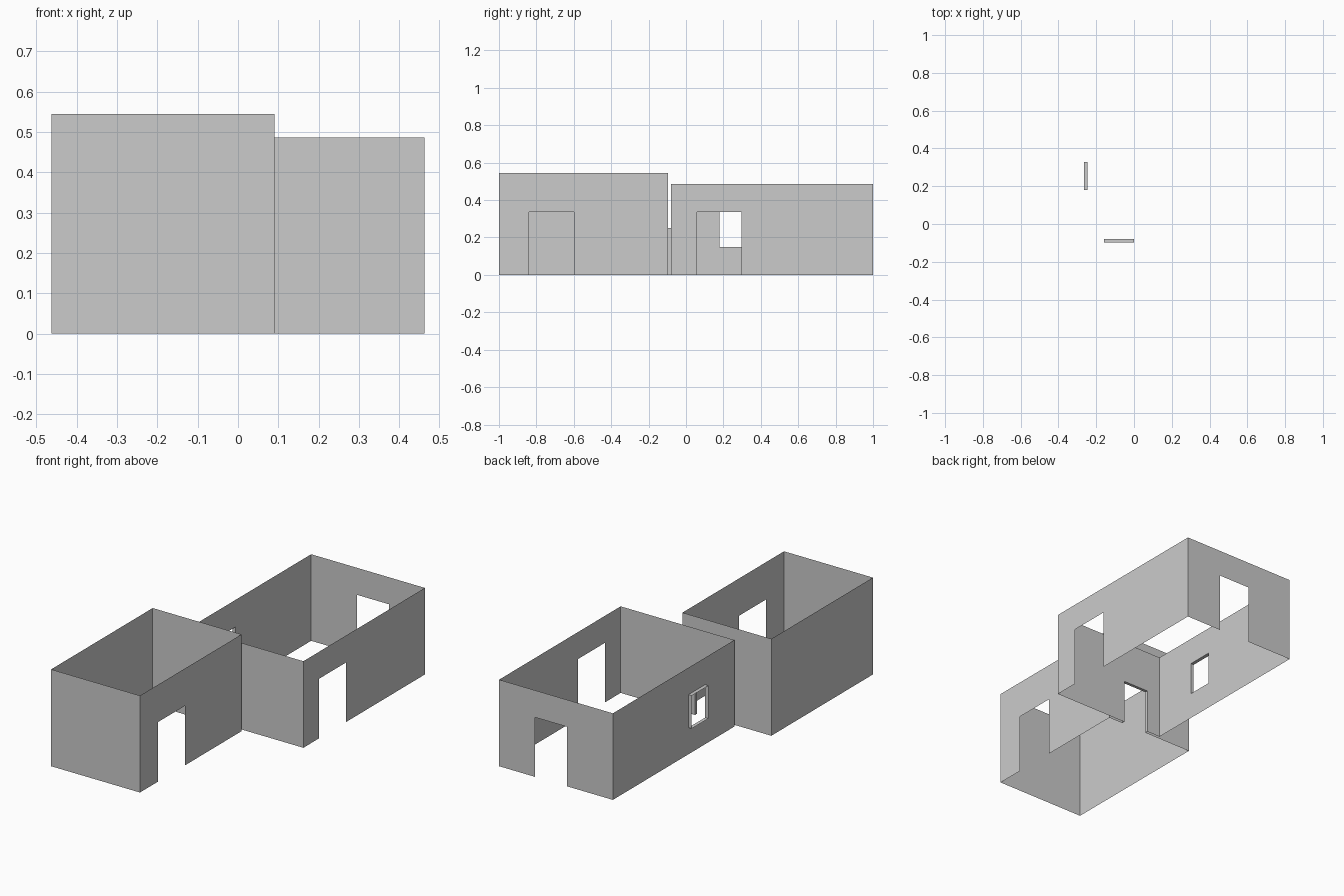
import bpy, bmesh
from mathutils import Vector

if "Cube" in bpy.data.objects:
    bpy.data.objects.remove(bpy.data.objects["Cube"])


def finish(name, bm):
    bmesh.ops.remove_doubles(bm, verts=bm.verts, dist=1e-5)
    me = bpy.data.meshes.new(name)
    bm.to_mesh(me)
    bm.free()
    ob = bpy.data.objects.new(name, me)
    bpy.context.collection.objects.link(ob)
    return ob


def add_wall(bm, a, b, h, opening=None):
    """Single-sheet wall from a to b; opening = (s0, s1, z0, z1) along the wall."""
    a, b = Vector((*a, 0)), Vector((*b, 0))
    length = (b - a).length
    d = (b - a).normalized()

    def face(pts):
        bm.faces.new([bm.verts.new(a + d * s + Vector((0, 0, z))) for s, z in pts])

    if opening is None:
        face([(0, 0), (length, 0), (length, h), (0, h)])
        return
    s0, s1, z0, z1 = opening
    if z0 == 0:      # doorway reaching the floor
        face([(0, 0), (s0, 0), (s0, z1), (s1, z1), (s1, 0),
              (length, 0), (length, h), (0, h)])
    else:            # window: plain part plus a C-shaped part
        face([(0, 0), (s0, 0), (s0, z0), (s0, z1), (s0, h), (0, h)])
        face([(s0, 0), (length, 0), (length, h), (s0, h), (s0, z1),
              (s1, z1), (s1, z0), (s0, z0)])


def room(name, x0, x1, y0, y1, h, front=None, right=None, back=None, left=None):
    """Openings are given in world x or y: (low, high, z0, z1)."""
    bm = bmesh.new()
    fwd = lambda o, start: o and (o[0] - start, o[1] - start, o[2], o[3])
    rev = lambda o, start: o and (start - o[1], start - o[0], o[2], o[3])
    add_wall(bm, (x0, y0), (x1, y0), h, fwd(front, x0))
    add_wall(bm, (x1, y0), (x1, y1), h, fwd(right, y0))
    add_wall(bm, (x1, y1), (x0, y1), h, rev(back, x1))
    add_wall(bm, (x0, y1), (x0, y0), h, rev(left, y1))
    return finish(name, bm)


def reveal(name, profile, depth, closed):
    """Extrude an opening's outline through the wall thickness."""
    bm = bmesh.new()
    depth = Vector(depth)
    pts = [Vector(p) for p in profile]
    pairs = list(zip(pts, pts[1:] + pts[:1]))
    for p, q in pairs if closed else pairs[:-1]:
        bm.faces.new([bm.verts.new(v) for v in (p, q, q + depth, p + depth)])
    return finish(name, bm)


DOOR_H = 0.335
inner_door = (-0.16, 0.0, 0, 0.25)
window = (0.18, 0.328, 0.15, DOOR_H)
FY, BY, WX, T = -0.097, -0.08, -0.245, 0.02

# Front room, taller
room("front_room_walls", -0.463, 0.09, -1.0, FY, 0.545,
     right=(-0.84, -0.60, 0, DOOR_H), back=inner_door)

# Back room, longer and lower
room("back_room_walls", WX, 0.463, BY, 1.0, 0.487, front=inner_door,
     right=(0.06, 0.297, 0, DOOR_H), back=(0.04, 0.24, 0, DOOR_H), left=window)

# Passage lining between the two rooms: jambs and lintel
x0, x1, _, zt = inner_door
reveal("passage_lining", [(x0, FY, 0), (x0, FY, zt), (x1, FY, zt), (x1, FY, 0)],
       (0, BY - FY, 0), closed=False)

# Window frame standing out from the left wall
y0, y1, z0, z1 = window
reveal("window_frame", [(WX, y0, z0), (WX, y1, z0), (WX, y1, z1), (WX, y0, z1)],
       (-T, 0, 0), closed=True)
